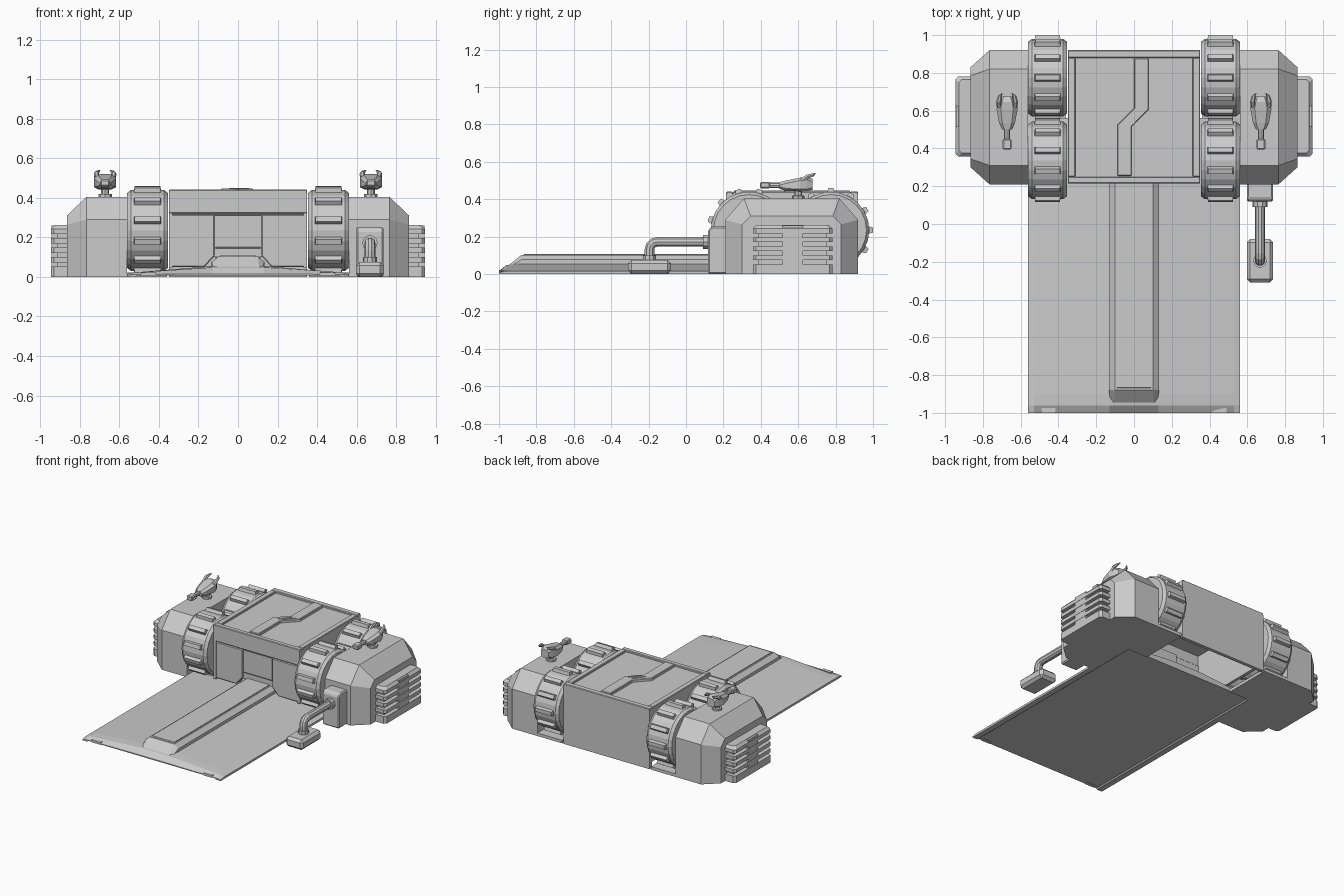
import bpy, bmesh
from math import sin, cos, pi, radians
from mathutils import Vector, Matrix

if "Cube" in bpy.data.objects:
    bpy.data.objects.remove(bpy.data.objects["Cube"])


def finish(name, bm, bevel=0.0):
    bmesh.ops.recalc_face_normals(bm, faces=bm.faces)
    me = bpy.data.meshes.new(name)
    bm.to_mesh(me)
    bm.free()
    ob = bpy.data.objects.new(name, me)
    bpy.context.collection.objects.link(ob)
    if bevel:
        m = ob.modifiers.new("Bevel", 'BEVEL')
        m.width, m.segments = bevel, 1
        m.limit_method, m.angle_limit = 'ANGLE', radians(40)
    return ob


def loft(name, rings, bevel=0.0):
    """Join equal-length rings of points and cap both ends."""
    bm = bmesh.new()
    vs = [[bm.verts.new(p) for p in r] for r in rings]
    n = len(rings[0])
    for a, b in zip(vs, vs[1:]):
        for i in range(n):
            j = (i + 1) % n
            bm.faces.new((a[i], a[j], b[j], b[i]))
    bm.faces.new(vs[0])
    bm.faces.new(vs[-1])
    return finish(name, bm, bevel)


def prism(name, axis, pts, lo, hi, bevel=0.0):
    """Extrude a 2D outline along x (yz), y (xz) or z (xy)."""
    put = {'x': lambda p, t: (t, p[0], p[1]),
           'y': lambda p, t: (p[0], t, p[1]),
           'z': lambda p, t: (p[0], p[1], t)}[axis]
    return loft(name, [[put(p, t) for p in pts] for t in (lo, hi)], bevel)


def box(name, x, y, z, bevel=0.0):
    return prism(name, 'z', [(x[0], y[0]), (x[1], y[0]), (x[1], y[1]), (x[0], y[1])],
                 z[0], z[1], bevel)


def tube(name, path, r, n=10):
    """Round tube along a path lying in a plane of constant x."""
    rings = []
    for i, p in enumerate(path):
        p = Vector(p)
        d = (Vector(path[min(i + 1, len(path) - 1)]) - Vector(path[max(i - 1, 0)])).normalized()
        side = Vector((1, 0, 0))
        up = d.cross(side)
        rad = r[i] if isinstance(r, (list, tuple)) else r
        rings.append([p + rad * (cos(2 * pi * k / n) * side + sin(2 * pi * k / n) * up)
                      for k in range(n)])
    return loft(name, rings)


# Ramp plate with slight crown and side rails, tapered at the front lip
def plate_ring(y, edge, mid):
    top = [(.56, edge * .7), (.53, edge), (.13, mid)]
    under = [(-.56, 0), (-.52, 0), (-.51, .008), (.51, .008), (.52, 0), (.56, 0)]
    return [(x, y, z) for x, z in top + [(-x, z) for x, z in reversed(top)] + under]


loft("ramp_plate", [plate_ring(-1, .012, .016), plate_ring(-.96, .022, .048),
                    plate_ring(-.9, .022, .055), plate_ring(.56, .022, .055)])


# Raised spine along the ramp
def spine_ring(y, wide, narrow, z):
    return [(-wide, y, .01), (wide, y, .01), (wide, y, z * .75), (narrow, y, z),
            (-narrow, y, z), (-wide, y, z * .75)]


loft("ramp_spine", [spine_ring(-.975, .12, .11, .025), spine_ring(-.88, .133, .1, .102),
                    spine_ring(.3, .133, .1, .102)])
prism("spine_top_strip", 'x', [(-.87, .1), (-.865, .108), (.24, .108), (.24, .1)], -.09, .09)

# Hollow central hull: front, roof and back, then side walls
prism("hull_shell", 'x', [(.235, .1), (.235, .31), (.215, .325), (.215, .427), (.92, .427),
                          (.92, 0), (.895, 0), (.895, .39), (.27, .39), (.27, .1)], -.35, .35)
prism("door_panel", 'x', [(.229, .31), (.229, .15), (.29, .08), (.3, .08), (.3, .31)], -.115, .115)

# Roof frame and zigzag ridge
for y in ((.215, .25), (.88, .92)):
    box("roof_rim_cross", (-.35, .35), y, (.42, .441), .004)
prism("roof_ridge", 'z', [(0, .878), (.078, .878), (.078, .605), (-.012, .515), (-.012, .255),
                          (-.088, .255), (-.088, .525), (0, .613)], .42, .446, .004)
for k in range(2):
    o = .03 * k
    prism("ridge_slash", 'z', [(-.045 + o, .53), (-.035 + o, .525), (.025 + o, .595),
                               (.015 + o, .6)], .44, .45)


def wheel(name, x0, x1, yc, offset):
    zc, n = .235, 24
    def ring(x, r):
        return [(x, yc + r * cos(2 * pi * k / n), zc + r * sin(2 * pi * k / n)) for k in range(n)]
    loft(name, [ring(x0, .19), ring(x0 + .02, .205), ring(x1 - .02, .205), ring(x1, .19)])
    # Twelve tread lugs
    bm = bmesh.new()
    for k in range(12):
        a = radians(offset + 30 * k)
        m = (Matrix.Translation(((x0 + x1) / 2, yc, zc)) @ Matrix.Rotation(a, 4, 'X')
             @ Matrix.Translation((0, .209, 0)))
        bottom = [(sx * .07, -.016, sz * .022) for sx, sz in ((-1, -1), (1, -1), (1, 1), (-1, 1))]
        top = [(x * .93, .016, z * .62) for x, _, z in bottom]
        b = [bm.verts.new(m @ Vector(p)) for p in bottom]
        t = [bm.verts.new(m @ Vector(p)) for p in top]
        bm.faces.new(b)
        bm.faces.new(t)
        for i in range(4):
            bm.faces.new((b[i], b[(i + 1) % 4], t[(i + 1) % 4], t[i]))
    finish(name + "_lugs", bm)


POD = [(.21, 0), (.21, .29), (.31, .405), (.82, .405), (.92, .29), (.92, 0)]
POD_END = [(.30, 0), (.30, .265), (.345, .31), (.785, .31), (.83, .265), (.83, 0)]

for s, tag in ((1, "right"), (-1, "left")):
    def sx(a, b):
        return (min(s * a, s * b), max(s * a, s * b))

    # Plate extension beside the belly opening
    box("plate_side_" + tag, sx(.36, .56), (.56, .92), (0, .022))
    box("lip_tab_" + tag, sx(.415, .49), (-1, -.975), (.005, .022))
    # Hull side wall, front cheek and roof rim
    box("hull_side_" + tag, sx(.33, .35), (.216, .919), (.045, .426))
    prism("front_cheek_" + tag, 'y', [(s * .35, .05), (s * .17, .05), (s * .12, .105),
                                     (s * .12, .315), (s * .35, .315)], .222, .275, .005)
    box("roof_rim_side_" + tag, sx(.31, .35), (.25, .88), (.42, .441), .004)
    # Wheels
    wheel("front_wheel_" + tag, *sx(.355, .56), .337, 15)
    wheel("rear_wheel_" + tag, *sx(.355, .56), .775, 0)
    # Faceted side pod
    loft("side_pod_" + tag, [[(s * .56, y, z) for y, z in POD], [(s * .765, y, z) for y, z in POD],
                             [(s * .865, y, z) for y, z in POD_END]])
    # Vent block: core, centre column and slats
    box("vent_core_" + tag, sx(.86, .915), (.385, .755), (0, .25))
    box("vent_column_" + tag, sx(.86, .943), (.515, .625), (0, .26))
    for i, (z0, z1) in enumerate(((0, .052), (.074, .1), (.122, .148), (.17, .196), (.218, .262))):
        c = .018 if i == 4 else 0
        loft("vent_slat_" + tag,
             [[(s * x, y, z) for x, y in ((.86, .358 + d), (.93 - d, .358 + d), (.945 - d, .373 + d),
                                          (.945 - d, .767 - d), (.93 - d, .782 - d), (.86, .782 - d))]
              for z, d in ((z0, 0), (z1 - c - .001, 0), (z1, c))])

    # Small gun on each pod
    X = s * .672
    tube("gun_post_" + tag, [(X, .6, .40), (X, .6, .418), (X, .6, .42), (X, .6, .46)],
         [.034, .034, .02, .02], 8)

    def gun_ring(y, w, z0, z1):
        c = w * .6
        return [(X - w, y, z0 + .012), (X - c, y, z0), (X + c, y, z0), (X + w, y, z0 + .012),
                (X + w, y, z1 - .015), (X + c, y, z1), (X - c, y, z1), (X - w, y, z1 - .015)]
    loft("gun_body_" + tag, [gun_ring(.5, .026, .455, .49), gun_ring(.535, .042, .445, .5),
                             gun_ring(.61, .056, .442, .515), gun_ring(.645, .045, .442, .52),
                             gun_ring(.675, .03, .45, .51)])
    tube("gun_barrel_" + tag, [(X, .51, .474), (X, .45, .474)], .015, 8)
    box("gun_muzzle_" + tag, (X - .023, X + .023), (.395, .45), (.458, .492), .006)
    for t in (-1, 1):
        tube("gun_prong_" + tag, [(X + t * .042, .62, .5), (X + t * .044, .65, .522),
                                  (X + t * .038, .68, .53), (X + t * .026, .692, .54)],
             [.014, .013, .01, .003], 6)

# Feed pipe on the right: wall bracket, elbow pipe, collars and foot
X = .667
prism("pipe_bracket", 'x', [(.118, 0), (.118, .235), (.135, .253), (.25, .253), (.25, 0)],
      X - .068, X + .068, .008)
bend = [(X, -.155 - .04 * sin(radians(a)), .132 + .04 * cos(radians(a))) for a in (0, 30, 60, 90)]
tube("feed_pipe", [(X, .13, .172)] + bend + [(X, -.195, .06)], .027)
tube("bracket_collar", [(X, .125, .172), (X, .09, .172)], .039)
tube("foot_collar", [(X, -.195, .06), (X, -.195, .1)], .036)
box("pipe_foot", (X - .07, X + .07), (-.31, -.08), (0, .075), .018)
